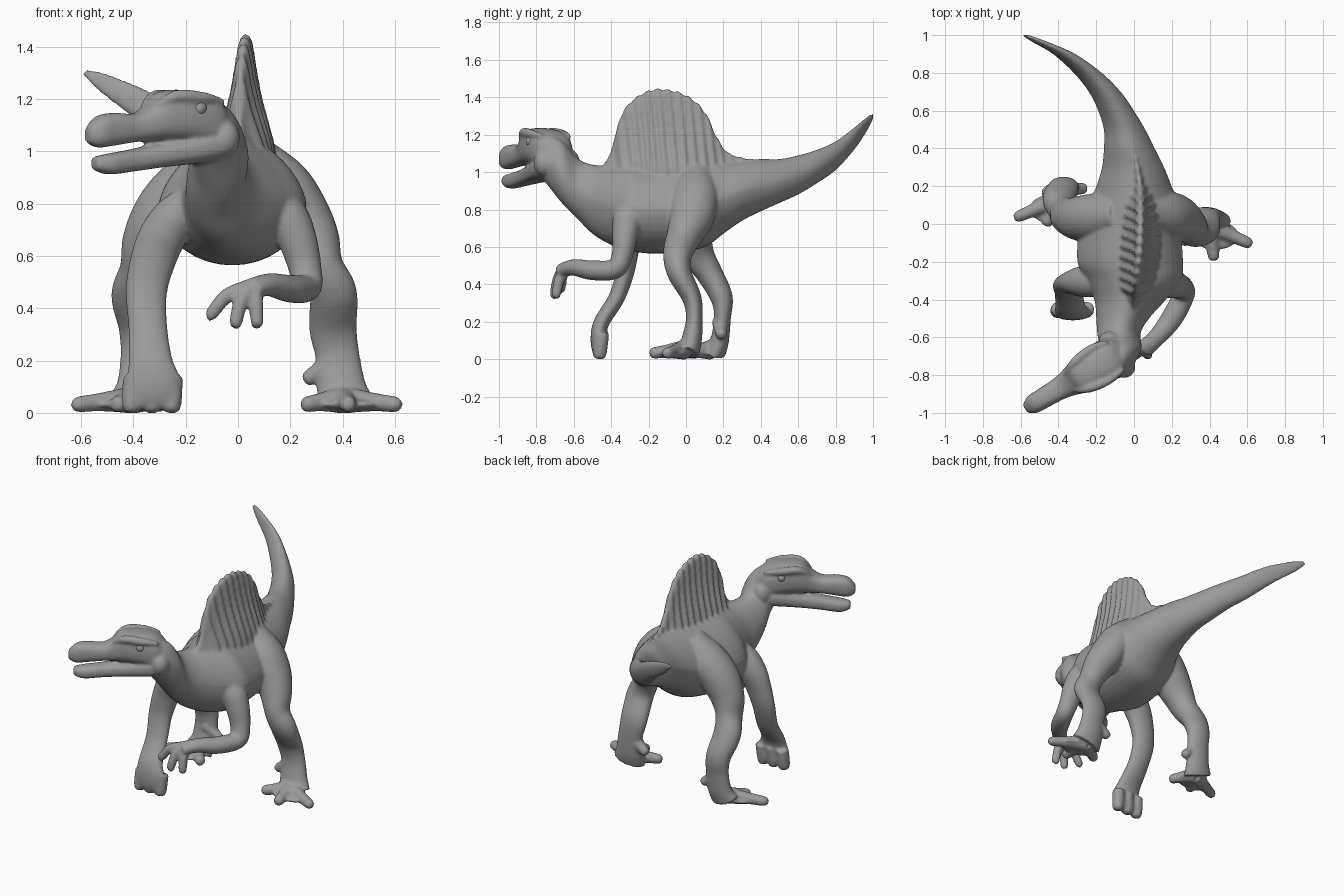
import bpy, bmesh
from math import sin, cos, pi, copysign
from mathutils import Vector, Matrix

default = bpy.data.objects.get("Cube")
if default:
    bpy.data.objects.remove(default, do_unlink=True)

X, Z = Vector((1, 0, 0)), Vector((0, 0, 1))

skin = bpy.data.materials.new("grey_skin")
skin.use_nodes = True
GREY = (0.33, 0.33, 0.33, 1)
skin.diffuse_color = GREY
skin.node_tree.nodes["Principled BSDF"].inputs["Base Color"].default_value = GREY


def smooth_rows(rows, sub):
    """Interpolate station rows with a Catmull-Rom curve."""
    rows = [Vector(r) for r in rows]
    out = []
    for i in range(len(rows) - 1):
        p1, p2 = rows[i], rows[i + 1]
        p0 = rows[i - 1] if i else p1
        p3 = rows[i + 2] if i + 2 < len(rows) else p2
        for k in range(sub):
            t = k / sub
            out.append(p1 + (p2 - p0) * (t / 2)
                       + (p0 * 2 - p1 * 5 + p2 * 4 - p3) * (t * t / 2)
                       + (p1 * 3 - p0 - p2 * 3 + p3) * (t ** 3 / 2))
    return out + [rows[-1]]


def power(value, exponent):
    return copysign(abs(value) ** exponent, value)


def ellipse(angle, centre):
    return cos(angle), sin(angle)


def boxy(angle, centre):
    return power(cos(angle), 0.75), power(sin(angle), 0.75)


def egg(angle, centre):
    return cos(angle) * (1 - 0.2 * max(0, sin(angle))), sin(angle)


def fin(angle, centre):
    """Concave, ribbed section that narrows towards the top."""
    t = (sin(angle) + 1) / 2
    rib = sin((centre.y - 0.05 * (1 - t)) * 2 * pi / 0.055)
    width = 0.18 + 0.82 * (1 - t) ** 2.4
    return (power(cos(angle), 0.7) * width * (1 + 0.28 * rib * t),
            sin(angle) + 0.02 * rib * t)


def loft(bm, rows, shape=ellipse, axes=None, sub=6, segs=24):
    """Closed tube through rows of (x, y, z, radius u, radius v)."""
    rows = smooth_rows(rows, sub)
    centres = [Vector(r[:3]) for r in rows]
    rings = []
    for i, (r, c) in enumerate(zip(rows, centres)):
        if axes:
            u, v = axes
        else:
            along = (centres[min(i + 1, len(rows) - 1)] - centres[max(i - 1, 0)]).normalized()
            v = along.cross(X).normalized()
            u = v.cross(along)
        ring = []
        for k in range(segs):
            a, b = shape(2 * pi * k / segs, c)
            ring.append(bm.verts.new(c + u * (a * r[3]) + v * (b * r[4])))
        rings.append(ring)
    for low, high in zip(rings, rings[1:]):
        for k in range(segs):
            n = (k + 1) % segs
            bm.faces.new((low[k], low[n], high[n], high[k]))
    bm.faces.new(rings[0][::-1])
    bm.faces.new(rings[-1])


def digits(bm, pairs, radius, lift, flare=1.0):
    """Tapered toes or fingers, each from a root to a tip."""
    for root, tip in pairs:
        root, tip = Vector(root), Vector(tip)
        mid = root.lerp(tip, 0.55) + Z * lift
        near = root.lerp(tip, 0.9)
        loft(bm, [(*root, radius * flare, radius * flare), (*mid, radius, radius),
                  (*near, radius * 0.85, radius * 0.85),
                  (*tip, radius * 0.4, radius * 0.4)], segs=12)


def blob(bm, centre, radius, scale=(1, 1, 1)):
    bmesh.ops.create_uvsphere(
        bm, u_segments=20, v_segments=12, radius=radius,
        matrix=Matrix.Translation(centre) @ Matrix.Diagonal((*scale, 1)))


def finish(name, bm):
    """Make a smooth-shaded object from the shells."""
    bmesh.ops.recalc_face_normals(bm, faces=bm.faces)
    mesh = bpy.data.meshes.new(name)
    bm.to_mesh(mesh)
    bm.free()
    mesh.materials.append(skin)
    mesh.shade_smooth()
    obj = bpy.data.objects.new(name, mesh)
    bpy.context.collection.objects.link(obj)
    return obj


def upright(x, y, half, low, high):
    return (x, y, (low + high) / 2, half, (high - low) / 2)


# Neck, torso and tail: x, y, half width, underside, top
trunk = [
    (-.10, -.80, .05, 1.0, 1.15), (-.09, -.74, .09, .93, 1.19),
    (-.07, -.66, .11, .83, 1.165), (-.08, -.58, .115, .75, 1.075),
    (-.06, -.50, .14, .67, 1.04), (-.02, -.40, .19, .61, 1.04),
    (0, -.30, .25, .58, 1.05), (-.02, -.20, .28, .565, 1.05),
    (-.02, -.05, .27, .57, 1.05), (0, .10, .24, .60, 1.06),
    (0, .20, .20, .67, 1.06), (-.005, .30, .165, .74, 1.06),
    (-.025, .40, .135, .79, 1.07), (-.05, .50, .11, .835, 1.07),
    (-.095, .60, .095, .88, 1.09), (-.155, .70, .085, .94, 1.12),
    (-.245, .80, .075, 1.01, 1.165), (-.37, .90, .06, 1.12, 1.24),
    (-.50, .965, .042, 1.215, 1.295), (-.575, 1.0, .022, 1.28, 1.315)]
# Ribbed sail rising out of the back, same columns
sail = [
    (-.01, -.47, .07, .90, 1.02), (0, -.42, .11, .90, 1.07),
    (.005, -.38, .14, .90, 1.19), (.01, -.34, .16, .90, 1.32),
    (.02, -.25, .18, .90, 1.412), (.03, -.14, .19, .90, 1.446),
    (.035, 0, .18, .90, 1.412), (.035, .10, .16, .90, 1.325),
    (.035, .16, .14, .90, 1.20), (.03, .22, .11, .92, 1.11),
    (.015, .32, .08, .94, 1.075), (-.01, .42, .05, .96, 1.07)]
body = bmesh.new()
loft(body, [upright(*r) for r in trunk], egg, (X, Z), segs=36)
loft(body, [upright(*r) for r in sail], fin, (X, Z), sub=16, segs=48)

# Head, turned towards the model's right
forward = Vector((-.86, -.51, 0))
across = Vector((.51, -.86, 0))
nape = Vector((-.03, -.655, 0))


def on_head(along, side, z):
    return nape + forward * along + across * side + Z * z


def head_rows(rows):
    return [(*on_head(a, 0, (low + high) / 2), half, (high - low) / 2)
            for a, half, low, high in rows]


upper = [(.02, .06, 1.0, 1.14), (.09, .108, 1.0, 1.21),
         (.20, .11, 1.03, 1.235), (.31, .09, 1.04, 1.228), (.37, .072, 1.04, 1.175),
         (.43, .06, 1.035, 1.145), (.52, .055, 1.022, 1.148), (.59, .05, 1.015, 1.135),
         (.635, .025, 1.035, 1.09)]
lower = [(.02, .06, .99, 1.06), (.07, .11, .97, 1.08), (.14, .112, .955, 1.08),
         (.28, .08, .942, 1.042), (.42, .054, .925, 1.012), (.54, .05, .912, .992),
         (.605, .03, .93, .98)]
for rows in (upper, lower):
    loft(body, head_rows(rows), boxy, (across, Z))
for side in (-1, 1):
    # Brow ridge and jaw muscle
    brow = [(.08, .085, 1.19, .012), (.18, .095, 1.205, .024),
            (.29, .078, 1.21, .024), (.36, .05, 1.17, .01)]
    loft(body, [(*on_head(a, side * s, z), r, r) for a, s, z, r in brow], segs=12)
    blob(body, on_head(.07, side * .075, 1.05), .06, (1, 1, 1.2))

for side, name in ((1, "left_eye"), (-1, "right_eye")):
    eye = bmesh.new()
    blob(eye, on_head(.19, side * .085, 1.165), .032)
    finish(name, eye)

# Legs: x, y, z, half width, half depth down to the foot
left_leg = [
    (.08, .06, 1.0, .06, .08), (.175, .05, .88, .10, .12), (.24, .03, .76, .11, .12),
    (.29, -.01, .66, .10, .095), (.325, -.045, .56, .078, .078), (.365, -.035, .46, .09, .065),
    (.363, .03, .33, .092, .052), (.38, .045, .22, .085, .045), (.395, .03, .10, .095, .055),
    (.41, .01, .035, .11, .06)]
right_leg = [
    (-.09, .06, 1.0, .06, .08), (-.20, .04, .87, .11, .12), (-.28, .03, .76, .12, .12),
    (-.34, .04, .65, .105, .10), (-.37, .07, .55, .082, .085), (-.395, .13, .45, .09, .07),
    (-.375, .19, .33, .082, .06), (-.37, .195, .22, .08, .045), (-.38, .18, .10, .085, .05),
    (-.40, .155, .035, .10, .058)]
left_toes = [(.625, -.11, .03), (.425, -.195, .03), (.245, -.10, .03)]
right_toes = [(-.635, .03, .03), (-.47, -.01, .03), (-.285, .01, .03)]
for rows, ankle, tips in ((left_leg, (.40, -.01, .05), left_toes),
                          (right_leg, (-.40, .13, .05), right_toes)):
    loft(body, rows)
    digits(body, [(ankle, tip) for tip in tips], 0.036, 0.002, 1.5)
    # Web between the toes
    blob(body, Vector(ankle) + Vector((ankle[0] * .08, -.05, -.018)), .1, (1.25, .8, .22))
    # Small raised inner toe
    inward = -0.11 if ankle[0] > 0 else 0.11
    start = Vector(ankle) + Vector((inward / 3, .05, .15))
    digits(body, [(start, start + Vector((inward, .01, -.08)))], 0.034, 0, 1.3)

# Left arm, bent forwards with a hanging hand
loft(body, [(.10, -.29, .88, .04, .06), (.18, -.31, .76, .08, .08), (.225, -.325, .67, .075, .07),
            (.255, -.34, .56, .064, .057), (.262, -.38, .482, .058, .054),
            (.20, -.50, .475, .058, .053), (.12, -.60, .49, .048, .044),
            (.05, -.665, .475, .05, .037)])
digits(body, [((.05, -.65, .48), (-.12, -.67, .365)), ((.04, -.66, .47), (-.015, -.71, .327)),
              ((.06, -.65, .47), (.075, -.70, .327))], 0.029, 0.03, 1.2)

# Right arm, reaching down to the ground
loft(body, [(-.10, -.29, .88, .04, .06), (-.22, -.30, .77, .08, .085), (-.28, -.305, .69, .09, .08),
            (-.32, -.31, .6, .088, .062), (-.35, -.325, .47, .08, .05),
            (-.345, -.37, .33, .075, .044), (-.335, -.45, .2, .085, .042),
            (-.325, -.468, .12, .105, .042), (-.325, -.465, .05, .11, .038),
            (-.325, -.46, .02, .09, .025)])
digits(body, [((x, -.45, .14), (x * 1.02, -.465, .0)) for x in (-.40, -.325, -.25)], 0.04, 0)

# Fuse all shells into one continuous skin
creature = finish("dinosaur_body", body)
fuse = creature.modifiers.new("fuse", "REMESH")
fuse.mode = "VOXEL"
fuse.voxel_size = 0.009
fuse.use_smooth_shade = True
relax = creature.modifiers.new("relax", "SMOOTH")
relax.factor = 0.5
relax.iterations = 6
